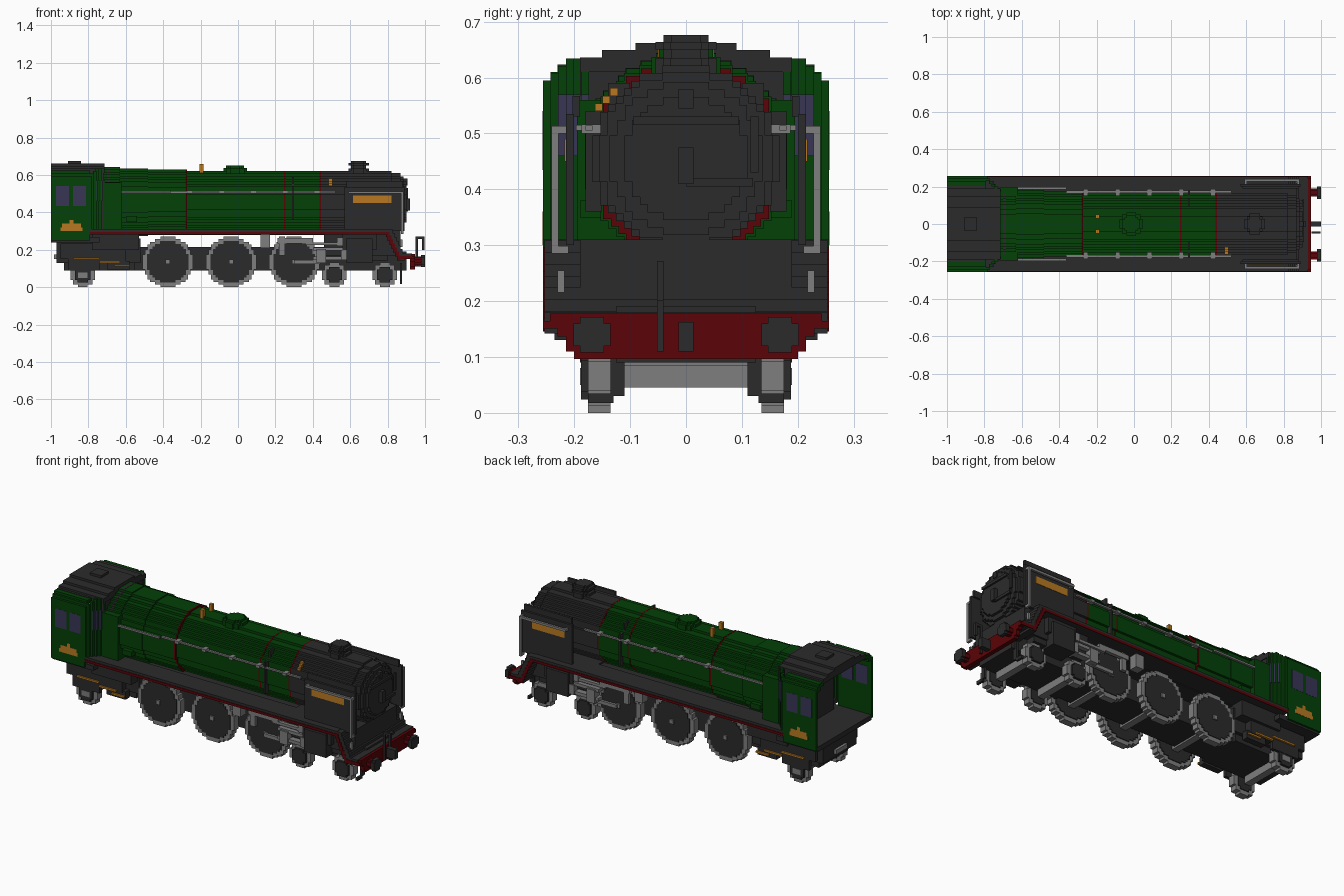
import bpy, bmesh, math

if "Cube" in bpy.data.objects:
    bpy.data.objects.remove(bpy.data.objects["Cube"])

STEP = .0137   # size of one block
SIDE = .256    # half the overall width
DECK = .31     # top of the running boards
AXIS = .455    # height of the boiler centre line
CAB = -.79     # front end of the cab sides


def material(name, red, green, blue):
    mat = bpy.data.materials.new(name)
    mat.use_nodes = True
    colour = (red, green, blue, 1)
    mat.diffuse_color = colour
    mat.node_tree.nodes["Principled BSDF"].inputs["Base Color"].default_value = colour
    return mat


GREEN = material("deep green", .001, .052, .002)
DARK = material("charcoal", .024, .024, .024)
GREY = material("steel grey", .21, .21, .21)
RED = material("dark red", .105, .001, .002)
GOLD = material("brass", .48, .19, .015)
GLASS = material("blue glass", .04, .035, .09)


def finish(name, mat, bm):
    bmesh.ops.recalc_face_normals(bm, faces=bm.faces)
    mesh = bpy.data.meshes.new(name)
    bm.to_mesh(mesh)
    bm.free()
    mesh.materials.append(mat)
    bpy.context.collection.objects.link(bpy.data.objects.new(name, mesh))


def block(name, mat, x, y, z, sides=(1,)):
    """Box between the given (low, high) limits."""
    bm = bmesh.new()
    for side in sides:
        for vert in bmesh.ops.create_cube(bm, size=1)["verts"]:
            px, py, pz = (limits[c > 0] for limits, c in zip((x, y, z), vert.co))
            vert.co = (px, side * py, pz)
    finish(name, mat, bm)


def pair(name, mat, x, y, z):
    """Box and its mirror image on the other side."""
    block(name, mat, x, y, z, sides=(1, -1))


def middle(name, mat, x, half, z):
    """Box centred across the engine."""
    block(name, mat, x, (-half, half), z)


def stepped_circle(radius):
    """Outline of a circle drawn in square blocks."""
    n = max(round(radius / STEP), 1)
    right = []
    for row in range(-n, n):
        width = round(math.sqrt(n * n - (row + .5) ** 2))
        right += [(width, row), (width, row + 1)]
    right = list(dict.fromkeys(right))
    ring = right + [(-a, b) for a, b in reversed(right)]
    return [(a * radius / n, b * radius / n) for a, b in ring]


def disc(name, mat, axis, span, centre, radius, sides=(1,)):
    """Stepped disc along an axis, optionally mirrored across the engine."""
    bm = bmesh.new()
    cx, cy, cz = centre
    for side in sides:
        ends = []
        for t in span:
            ends.append([bm.verts.new({"x": (t, side * cy + u, cz + v),
                                       "y": (cx + u, side * t, cz + v),
                                       "z": (cx + u, cy + v, t)}[axis])
                         for u, v in stepped_circle(radius)])
            bm.faces.new(ends[-1])
        low, high = ends
        for i in range(len(low)):
            bm.faces.new((low[i - 1], low[i], high[i], high[i - 1]))
    finish(name, mat, bm)


def drum(name, mat, start, end, radius):
    disc(name, mat, "x", (start, end), (0, 0, AXIS), radius)


def wheels(name, mat, inner, outer, x, z, radius):
    disc(name, mat, "y", (inner, outer), (x, 0, z), radius, sides=(1, -1))


# Boiler, firebox and bands
drum("firebox_shoulder", GREEN, -.72, -.63, .188)
drum("boiler_rear", GREEN, -.63, -.48, .181)
drum("boiler_taper", GREEN, -.48, -.28, .174)
drum("boiler_front", GREEN, -.28, .44, .166)
middle("firebox", GREEN, (-.72, -.62), .195, (.3, .56))
for x, radius in ((-.28, .175), (.245, .167), (.435, .167)):
    drum("boiler_band", RED, x, x + .008, radius)
drum("cab_band", DARK, -.7, -.685, .189)
pair("washout_lid", GREEN, (-.6, -.54), (.15, .19), (.35, .38))
pair("ejector_pipe", DARK, (.29, .3), (.15, .18), (.36, .54))
pair("ejector_top", DARK, (.29, .3), (.1, .14), (.54, .59))

# Smokebox and its door
drum("smokebox", DARK, .443, .82, .167)
drum("smokebox_nose", DARK, .82, .87, .155)
drum("smokebox_rim", DARK, .87, .885, .137)
drum("smokebox_door", DARK, .885, .9, .11)
middle("smokebox_saddle", DARK, (.46, .87), .19, (.17, DECK))
middle("door_bar", DARK, (.9, .91), .095, (.515, .53))
middle("door_handle", DARK, (.9, .92), STEP, (.41, .475))
block("door_lever", DARK, (.9, .91), (0, .12), (.405, .42))
block("door_hinge", DARK, (.9, .91), (.115, .13), (.43, .53))
middle("lamp_bracket", DARK, (.88, .905), STEP, (.545, .58))

# Boiler top fittings
for name, low, high, radius in (("chimney_base", .59, .635, .055),
                                ("chimney", .635, .65, .04),
                                ("chimney_lip", .65, .664, .055),
                                ("chimney_rim", .664, .676, .04)):
    disc(name, DARK, "z", (low, high), (.645, 0, 0), radius)
disc("dome", GREEN, "z", (.6, .637), (-.015, 0, 0), .062)
disc("dome_cap", GREEN, "z", (.637, .65), (-.015, 0, 0), .048)
pair("safety_valve", GOLD, (-.205, -.185), (.03, .05), (.61, .66))
for i in range(3):
    y, z = i * STEP - .163, i * STEP + .54
    block("whistle", GOLD, (.485, .505), (y, y + STEP), (z, z + STEP))

# Boiler handrails
pair("handrail_rear", GREY, (-.62, -.36), (.185, .197), (.505, .515))
pair("handrail_front", GREY, (-.36, .52), (.167, .18), (.505, .514))
for i in range(5):
    x = -.27 + i * .17
    pair("handrail_knob", GREY, (x, x + .025), (.15, .187), (.5, .516))

# Cab shell: walls, then roof in shrinking steps
pair("cab_side", GREEN, (-1, CAB), (SIDE - STEP, SIDE), (.25, .595))
pair("cab_side_top", GREEN, (-1, CAB), (.215, SIDE - STEP), (.58, .61))
pair("cab_roof_edge", GREEN, (-1, CAB), (.19, .23), (.6, .623))
middle("roof_gutter", DARK, (-1, -.8), .203, (.61, .625))
for i, half in enumerate((.19, .15, .09)):
    z = .61 + i * .013
    middle("cab_roof", DARK, (-1, -.715), half, (z, z + .026))
middle("roof_vent", DARK, (-.91, -.84), .035, (.66, .675))

# Slanted cab front with windows
for i in range(6):
    across = (SIDE - (i + 1) * STEP, SIDE - i * STEP)
    x = CAB + (i - 1) * STEP
    pair("cab_front", GREEN, (x, x + .02), across, (DECK, .595 + min(i, 3) * .013))
    if i > 1:
        pair("front_window", GLASS, (x + .018, x + .024), across, (.46, .57))
for x in (-.973, -.883):
    pair("side_window", GLASS, (x, x + .07), (SIDE - .016, SIDE + .001), (.435, .54))
for i, half in enumerate((.058, .05, .01)):
    z = .3 + i * .02
    pair("number_plate", GOLD, (-.89 - half, -.89 + half), (.25, SIDE + .001), (z, z + .02))

# Cab inside
middle("cab_floor", DARK, (-1, -.74), .245, (.24, .268))
middle("backhead", DARK, (-.8, -.72), .19, (.26, .63))
for y, z in ((-.1, .46), (.05, .5), (-.02, .55)):
    block("cab_gauge", GOLD, (-.812, -.8), (y, y + .03), (z, z + .03))
middle("regulator", RED, (-.815, -.8), .055, (.515, .53))

# Running boards with red edging, stepping down at the front
EDGE = (SIDE - .003, SIDE)
pair("running_board", DARK, (CAB, .8), (.13, EDGE[0]), (DECK - .025, DECK))
pair("board_edge", RED, (CAB, .8), EDGE, (DECK - .028, DECK - STEP))
for i in range(7):
    x, z = .79 + i * .01, DECK - STEP - i * .021
    middle("front_slope", DARK, (x, x + .04), EDGE[0], (z - .028, z + .012))
    pair("slope_edge", RED, (x, x + .02), EDGE, (z - .025, z))
middle("front_platform", DARK, (.85, .93), EDGE[0], (.155, .18))
pair("platform_edge", RED, (.86, .945), EDGE, (.15, .168))

# Smoke deflectors and their rails
pair("deflector", DARK, (.57, .89), (.2, .215), (.3, .535))
pair("deflector_top", DARK, (.58, .88), (.19, .203), (.53, .567))
pair("deflector_rail", GREY, (.59, .885), (.228, .241), (.5, .513))
pair("deflector_post", GREY, (.872, .885), (.228, .241), (.285, .513))
for x, z in ((.59, .5), (.872, .5), (.872, .285)):
    pair("rail_bracket", GREY, (x, x + STEP), (.21, .23), (z, z + STEP))
pair("name_plate", GOLD, (.615, .82), (.21, .217), (.45, .49))
pair("step_rail", GREY, (.865, .88), (.217, .23), (.215, .255))

# Buffer beam, buffers and coupling
for i, half in enumerate((.2, .215, .215, .23, SIDE, .243)):
    z = .096 + i * STEP
    middle("buffer_beam", RED, (.92, .945), half, (z, z + STEP))
for y in (-.168, .168):
    disc("buffer_stem", RED, "x", (.945, .98), (0, y, .14), .022)
pair("buffer_head", DARK, (.978, 1), (.135, .201), (.12, .16))
pair("buffer_head_centre", DARK, (.978, 1), (.147, .19), (.108, .172))
middle("coupling_hook", DARK, (.945, 1), STEP, (.11, .163))
PIPE = (-.052, -.04)
block("brake_pipe", DARK, (.95, .963), PIPE, (.11, .27))
block("brake_pipe_top", DARK, (.95, .998), PIPE, (.258, .272))
block("brake_hose", DARK, (.985, .998), PIPE, (.2, .26))
pair("guard_iron", DARK, (.865, .878), (.11, .135), (.03, .13))
pair("guard_iron_foot", DARK, (.865, .878), (.13, .175), (.018, .035))

# Frames
middle("main_frame", DARK, (-.6, .5), .11, (.09, .215))
middle("front_frame", DARK, (.4, .9), .125, (.09, .19))
middle("rear_frame", DARK, (-.97, -.52), .15, (.13, .26))
middle("rear_frame_base", DARK, (-.93, -.55), .13, (.09, .14))
middle("boiler_underside", DARK, (-.72, .8), .13, (.28, .3))
pair("ashpan", DARK, (-.78, -.53), (.1, .205), (.2, .29))
pair("ashpan_hopper", DARK, (-.74, -.6), (.1, .19), (.13, .21))
pair("trailing_frame", DARK, (-.95, -.7), (.17, .19), (.15, .235))
pair("trailing_axle_guard", DARK, (-.91, -.74), (.17, .19), (.09, .16))
pair("injector", DARK, (-.7, -.58), (.15, .185), (.095, .14))
for i, x in enumerate((-.88, -.74, -.66)):
    z = .15 - i * .02
    pair("injector_pipe", GOLD, (x, x + .14 - i * .03), (.19, .2), (z, z + .01))
middle("drawbar", GREY, (-.985, -.96), .05, (.15, .175))

# Wheels and axles: small ones carry both ends, large ones drive
for x in (-.375, -.037, .3):
    wheels("driver_tyre", GREY, .135, .174, x, .135, .135)
    wheels("driver_centre", DARK, .13, .178, x, .135, .111)
    wheels("driver_hub", GREY, .17, .187, x, .135, .012)
    middle("driver_axle", GREY, (x - .02, x + .02), .135, (.08, .12))
for x in (-.83, .515, .785):
    wheels("small_tyre", GREY, .135, .175, x, .066, .066)
    wheels("small_centre", DARK, .13, .188, x, .066, .042)
    middle("small_axle", GREY, (x - .02, x + .02), .11, (.045, .086))
pair("trailing_axlebox", GREY, (-.855, -.805), (.18, .19), (.05, .08))

# Cylinders and valve gear
pair("cylinder", DARK, (.58, .72), (.12, .235), (.13, .26))
pair("valve_chest", DARK, (.56, .74), (.12, .22), (.2, .29))
pair("steam_pipe", DARK, (.72, .8), (.1, .18), (.14, .3))
pair("cylinder_end", GREY, (.55, .58), (.16, .225), (.145, .2))
pair("valve_end", GREY, (.53, .565), (.17, .215), (.22, .265))
pair("gear_bracket", GREY, (.12, .17), (.17, .22), (.21, .285))
pair("radius_rod", GREY, (.21, .4), (.19, .21), (.235, .262))
pair("valve_rod", GREY, (.36, .55), (.19, .21), (.225, .24))
for z in (.145, .195):
    pair("slide_bar", GREY, (.4, .56), (.18, .215), (z, z + .018))
pair("crosshead", GREY, (.42, .47), (.18, .225), (.13, .205))
pair("connecting_rod", GREY, (.3, .44), (.185, .2), (.125, .145))
pair("expansion_link", GREY, (.22, .25), (.185, .205), (.17, .27))
